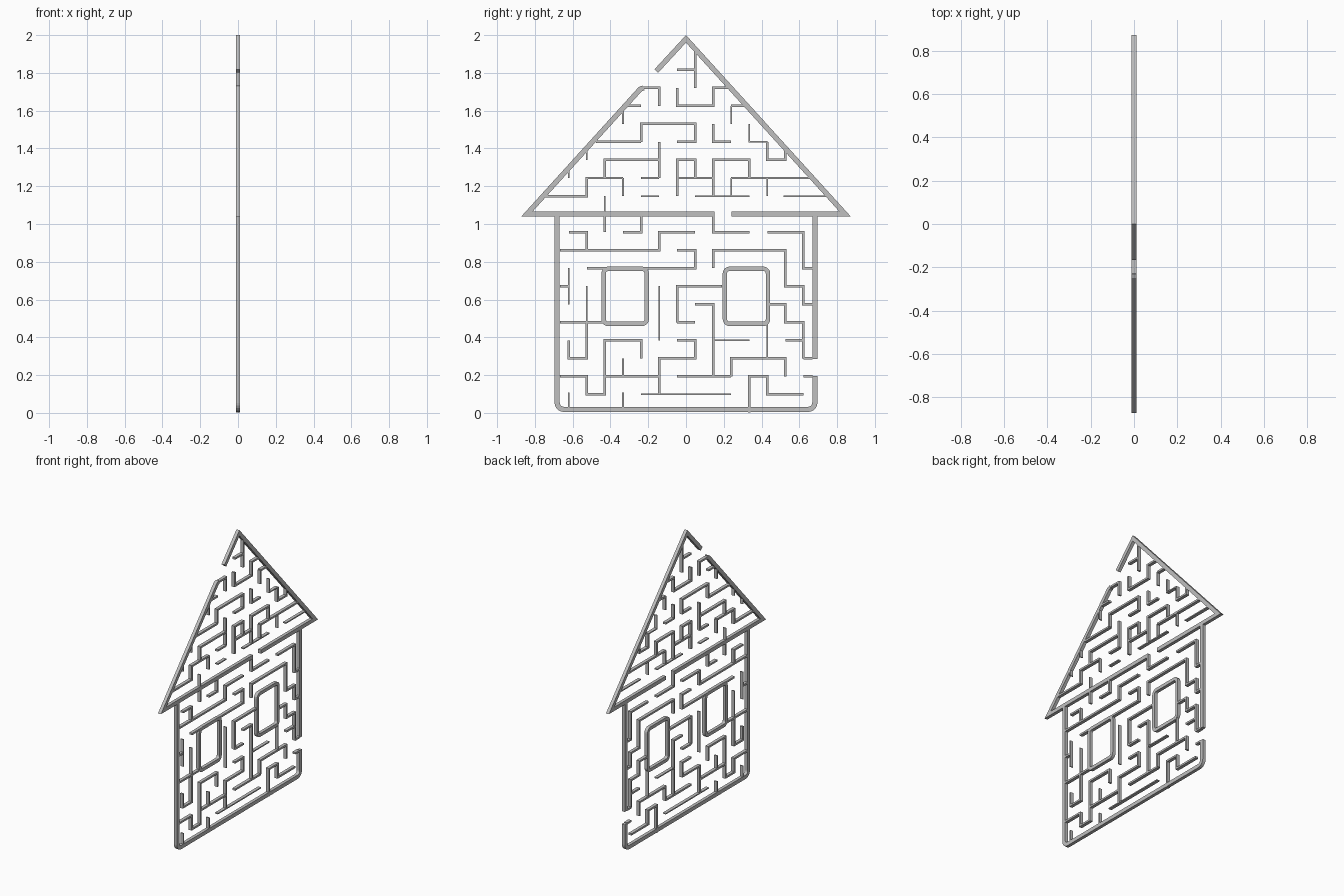
import bpy, bmesh, math
from mathutils import Vector

if "Cube" in bpy.data.objects:
    bpy.data.objects.remove(bpy.data.objects["Cube"])

DEPTH = 0.023
STEP = 0.0955
THICK, THIN, FRAME = 0.013, 0.008, 0.027

grey = bpy.data.materials.new("wall grey")
grey.use_nodes = True
COLOUR = (0.53, 0.53, 0.53, 1)
grey.diffuse_color = COLOUR
grey.node_tree.nodes["Principled BSDF"].inputs["Base Color"].default_value = COLOUR


def ribbon(bm, points, width, closed=False):
    """Mitred strip along a (y, z) path, extruded through the depth."""
    pts = [Vector(p) for p in points]
    n = len(pts)
    rings = []
    for i, p in enumerate(pts):
        before = p - pts[i - 1] if closed or i else pts[1] - p
        after = pts[(i + 1) % n] - p if closed or i < n - 1 else before
        a, b = before.normalized(), after.normalized()
        na, nb = Vector((-a.y, a.x)), Vector((-b.y, b.x))
        offset = (na + nb) * (width / 2 / (1 + na.dot(nb)))
        rings.append([bm.verts.new((x, q.x, q.y)) for x, q in (
            (DEPTH / 2, p + offset), (DEPTH / 2, p - offset),
            (-DEPTH / 2, p - offset), (-DEPTH / 2, p + offset))])
    for i in range(n if closed else n - 1):
        r, s = rings[i], rings[(i + 1) % n]
        for k in range(4):
            m = (k + 1) % 4
            bm.faces.new((r[k], r[m], s[m], s[k]))
    if not closed:
        bm.faces.new(rings[0][::-1])
        bm.faces.new(rings[-1])


def finish(name, bm):
    bmesh.ops.recalc_face_normals(bm, faces=bm.faces)
    mesh = bpy.data.meshes.new(name)
    bm.to_mesh(mesh)
    bm.free()
    mesh.materials.append(grey)
    bpy.context.collection.objects.link(bpy.data.objects.new(name, mesh))


def strip(name, points, width=FRAME, closed=False):
    bm = bmesh.new()
    ribbon(bm, points, width, closed)
    finish(name, bm)


def arc(cy, cz, r, start, steps=5):
    return [(cy + r * math.cos(start + i * math.pi / 2 / steps),
             cz + r * math.sin(start + i * math.pi / 2 / steps)) for i in range(steps + 1)]


# Turtle moves on the maze grid; lower case letters go half a cell
MOVES = {"R": (1, 0), "L": (-1, 0), "U": (0, 1), "D": (0, -1)}


def maze(name, walls, width):
    bm = bmesh.new()
    for col, row, path in walls:
        cells = [Vector((col, row))]
        last = ""
        for c in path:
            end = cells[-1] + Vector(MOVES[c.upper()]) * (1 if c.isupper() else 0.5)
            if c.upper() == last:
                cells[-1] = end
            else:
                cells.append(end)
            last = c.upper()
        ribbon(bm, [(c.x * STEP - 0.62, c.y * STEP + 0.002) for c in cells], width)
    finish(name, bm)


# Roof outline, with an opening near the peak and one in the eave
strip("roof_right", [(-0.157, 1.81), (0, 1.98), (0.842, 1.053), (0.24, 1.053)])
strip("roof_left", [(0.15, 1.053), (-0.842, 1.053), (-0.242, 1.714), (-0.225, 1.721)])

# House outline with rounded lower corners and an opening at the right
SIDE, FLOOR, R = 0.682, 0.0185, 0.035
strip("house_frame", [(-SIDE, 1.05)]
      + arc(R - SIDE, FLOOR + R, R, math.pi)
      + arc(SIDE - R, FLOOR + R, R, 1.5 * math.pi) + [(SIDE, 0.195)])
strip("right_side_wall", [(SIDE, 0.285), (SIDE, 1.05)])

# Rounded window frames
for name, cy in (("back_window", 0.32), ("front_window", -0.322)):
    hy, hz, cz, r = 0.114, 0.146, 0.617, 0.025
    loop = []
    for i, (sy, sz) in enumerate(((1, 1), (-1, 1), (-1, -1), (1, -1))):
        loop += arc(cy + sy * (hy - r), cz + sz * (hz - r), r, i * math.pi / 2)
    strip(name, loop, 0.023, True)

# Maze walls: start column, start row, path
maze("roof_maze", [
    (6, 19, "R"), (7, 18, "UU"), (4, 18, "RD"), (6, 18, "DRRUR"),
    (3.1, 17, "r"), (4, 17, "l"), (9, 17, "r"), (9.4, 17, "r"), (4, 15, "LLl"),
    (4, 15, "URRRDL"), (8, 16, "DR"), (11, 15, "DRu"), (5, 15, "DD"),
    (5, 14, "LLLD"), (3, 13, "LLDL"), (-1.35, 12, "RR"), (4, 13, "R"),
    (6, 14, "RD"), (6, 12, "UR"), (6, 12, "UURD"), (8, 12, "UURRDL"),
    (8, 12, "UL"), (10, 13, "RRRr"),
], THICK)
maze("roof_stubs", [
    (3, 16, "U"), (9, 16, "U"), (10, 16, "DR"), (1, 14, "u"), (0, 13, "u"),
    (3, 13, "D"), (4, 12, "R"), (2, 12, "D"), (7, 12, "RR"), (9, 13, "D"),
    (9, 12, "R"), (11, 13, "D"), (11.9, 12, "RRr"),
], THIN)
maze("upper_maze", [
    (0, 10, "RD"), (2, 11, "D"), (4, 11, "DL"), (0, 9, "l"),
    (0, 9, "RRRRRURR"), (6, 9, "RDLLLLLL"), (8, 11, "DRR"),
    (8, 8, "URRRRDDRDr"), (11, 10, "RRDDr"), (0, 7, "l"),
    (6, 5, "UURRr"), (7, 6, "RDDDD"), (6, 5, "R"),
    (11, 6, "RDRDL"), (13, 3, "r"), (13, 4, "D"),
], THICK)
maze("lower_maze", [
    (2, 5, "LLl"), (1, 5, "DDLU"), (0, 2, "l"), (0, 2, "RDRUUURRD"),
    (2, 2, "RRR"), (5, 1, "UURRUL"), (9, 2, "URRRD"), (6, 2, "RRR"),
    (13, 2, "r"), (10, 0, "UURDRR"),
], THICK)
maze("body_stubs", [
    (0, 8, "DD"), (1, 7, "DD"), (5, 7, "DDD"), (3, 3, "D"), (8, 4, "RR"),
    (11, 5, "DD"), (4, 1, "RRRRR"), (0, 0.1, "U"), (3, 0.1, "U"),
], THIN)
